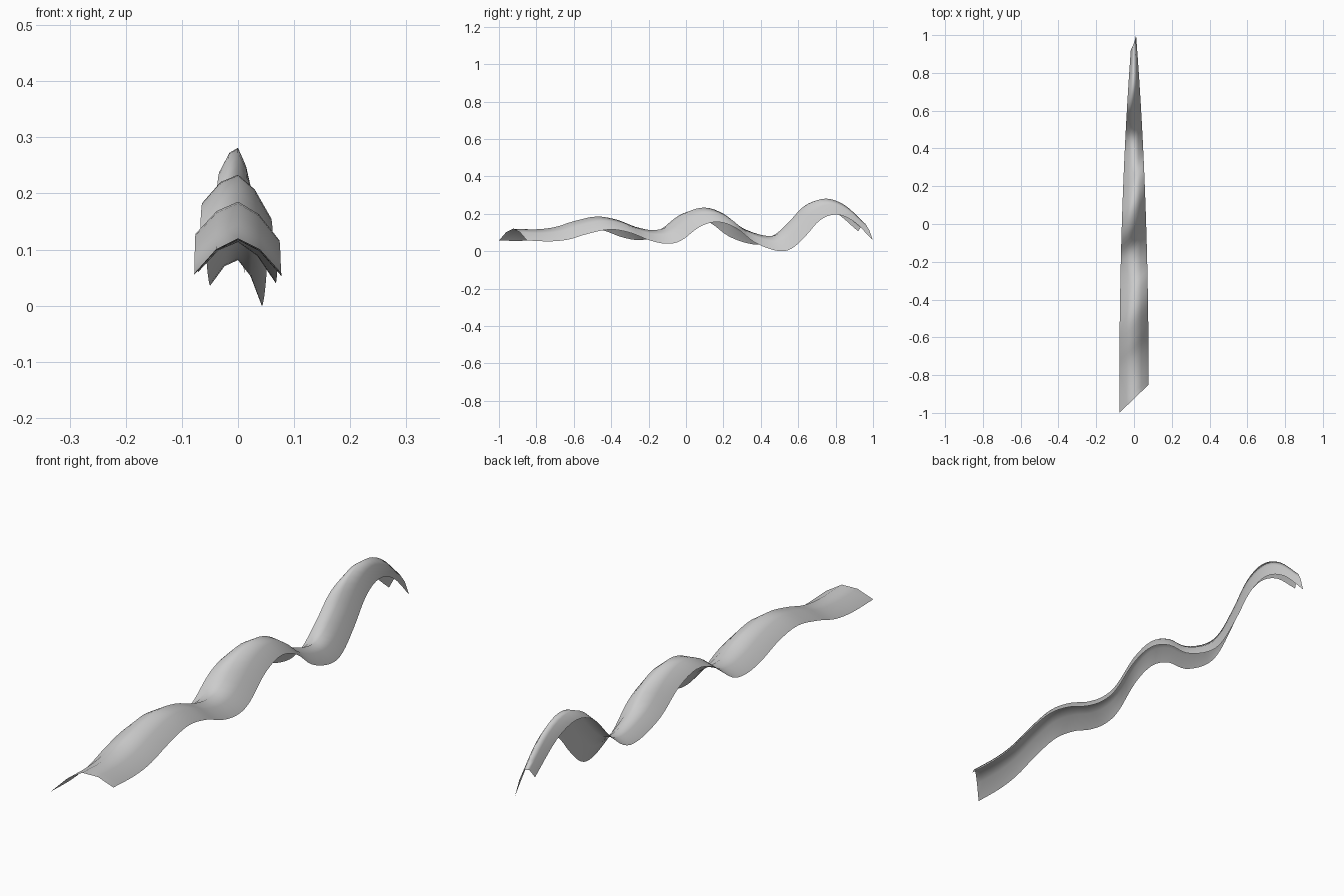
import bpy
import bmesh
from mathutils import Vector

cube = bpy.data.objects.get("Cube")
if cube:
    bpy.data.objects.remove(cube)

# Ridge line of the strip: (y, z)
RIDGE = [(-.925, .13), (-.8, .127), (-.7, .139), (-.6, .17), (-.48, .195), (-.37, .178),
         (-.27, .14), (-.18, .123), (-.1, .14), (0, .215), (.1, .243), (.2, .21),
         (.3, .135), (.42, .093), (.5, .105), (.58, .175), (.66, .26), (.75, .291),
         (.85, .255), (.96, .155)]
STEPS = 4


def smooth_path(points, steps):
    """Catmull-Rom samples through the points."""
    p = [Vector(q) for q in points]
    p = [2 * p[0] - p[1]] + p + [2 * p[-1] - p[-2]]
    out = []
    for a, b, c, d in zip(p, p[1:], p[2:], p[3:]):
        for i in range(steps):
            t = i / steps
            out.append(b + (c - a) * t / 2 + (2 * a - 5 * b + 4 * c - d) * t * t / 2
                       + (3 * b - a - 3 * c + d) * t ** 3 / 2)
    return out + [p[-2]]


def section(ridge):
    """Arched, slanted cross-section of five points."""
    y, z = ridge
    u = (y - RIDGE[0][0]) / (RIDGE[-1][0] - RIDGE[0][0])
    skew = .075 * (1 - .47 * u ** 4)
    points = []
    for s in (-1, -.5, 0, .5, 1):
        yy = y + s * skew
        along = min(max((yy + 1) / 2, 0), 1)
        half = .011 + .067 * (1 - along ** 2.3)
        drop = .063 + (.025 if s > 0 else -.024) * u
        bulge = .012 if abs(s) == .5 else 0
        points.append((s * half, yy, z - abs(s) * drop + bulge))
    return points


# Wavy tapering strip
bm = bmesh.new()
rows = [[bm.verts.new(co) for co in section(r)] for r in smooth_path(RIDGE, STEPS)]
for r0, r1 in zip(rows, rows[1:]):
    for i in range(len(r0) - 1):
        bm.faces.new((r0[i], r0[i + 1], r1[i + 1], r1[i])).smooth = True
low = min(v.co.z for v in bm.verts)
bmesh.ops.translate(bm, verts=bm.verts, vec=(0, 0, -low))
mesh = bpy.data.meshes.new("wavy_strip")
bm.to_mesh(mesh)
bm.free()
strip = bpy.data.objects.new("wavy_strip", mesh)
bpy.context.collection.objects.link(strip)

# Plain grey surface
grey = bpy.data.materials.new("light_grey")
grey.use_nodes = True
grey.diffuse_color = (.6, .6, .6, 1)
grey.node_tree.nodes["Principled BSDF"].inputs["Base Color"].default_value = (.6, .6, .6, 1)
mesh.materials.append(grey)
